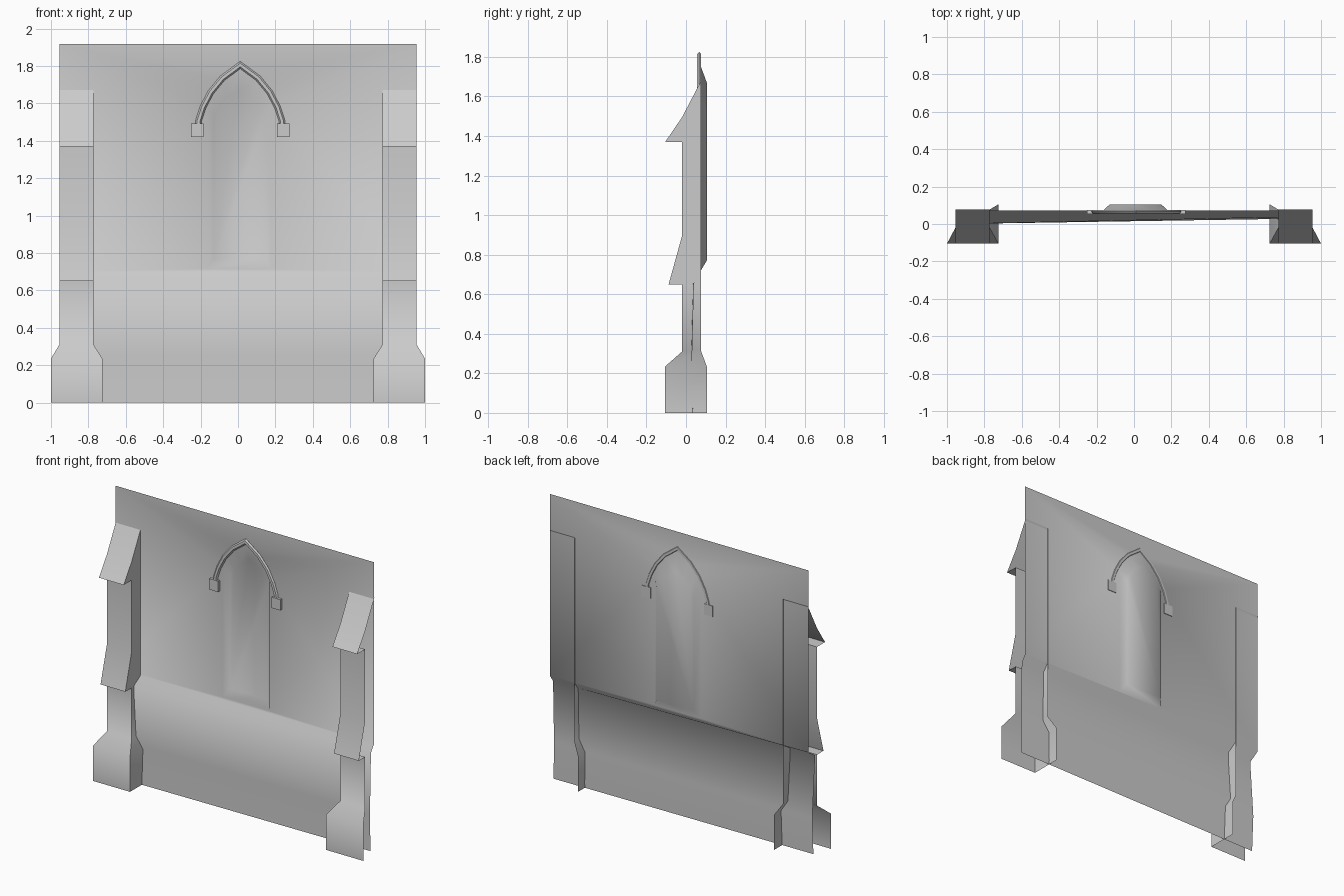
import bpy, bmesh, math
from mathutils import Vector

if "Cube" in bpy.data.objects:
    bpy.data.objects.remove(bpy.data.objects["Cube"])


def finish(name, bm, angle):
    bmesh.ops.remove_doubles(bm, verts=bm.verts, dist=1e-5)
    bmesh.ops.recalc_face_normals(bm, faces=bm.faces)
    me = bpy.data.meshes.new(name)
    bm.to_mesh(me)
    bm.free()
    ob = bpy.data.objects.new(name, me)
    bpy.context.collection.objects.link(ob)
    bpy.ops.object.select_all(action='DESELECT')
    ob.select_set(True)
    bpy.context.view_layer.objects.active = ob
    bpy.ops.object.shade_smooth_by_angle(angle=math.radians(angle))
    return ob


W, H, WY, CX = 0.955, 1.917, 0.072, 0.008


def loop(bm, pts):
    vs = [bm.verts.new(p) for p in pts]
    return vs, [bm.edges.new((vs[i], vs[(i + 1) % len(vs)])) for i in range(len(vs))]


def niche_outline(half, bottom, shoulder, apex, y):
    # straight jambs with a pointed, curved head
    right = [(half, bottom), (half, shoulder),
             (half * 0.8, shoulder + (apex - shoulder) * 0.42),
             (half * 0.45, shoulder + (apex - shoulder) * 0.78)]
    pts = right + [(0, apex)] + [(-x, z) for x, z in reversed(right)]
    return [(CX + x, y, z) for x, z in pts]


# Wall: single sheet with pointed niche, sloped sill and slightly twisted plinth
bm = bmesh.new()
_, outer = loop(bm, [(-W, WY, 0.70), (W, WY, 0.70), (W, WY, H), (-W, WY, H)])
front, rim = loop(bm, niche_outline(0.172, 0.715, 1.59, 1.76, WY))
bmesh.ops.triangle_fill(bm, edges=outer + rim, use_beauty=True)
# remove any fill inside the niche opening
inside = [f for f in bm.faces if all(v in front for v in f.verts)
          and abs(f.calc_center_median().x - CX) < 0.17]
bmesh.ops.delete(bm, geom=inside, context='FACES_ONLY')
back = [bm.verts.new(p) for p in niche_outline(0.138, 0.77, 1.52, 1.67, 0.105)]
n = len(back)
for i in range(n):
    j = (i + 1) % n
    bm.faces.new((front[i], front[j], back[j], back[i]))
bm.faces.new(back)
rows = [(WY, WY, 0.70), (0.0, 0.04, 0.655), (0.03, 0.03, 0.25), (0.018, 0.035, 0.0)]
ends = [(bm.verts.new((-W, l, z)), bm.verts.new((W, r, z))) for l, r, z in rows]
for a, b in zip(ends, ends[1:]):
    bm.faces.new((a[0], a[1], b[1], b[0]))
finish("wall", bm, 62)

# Buttress rows: z, front y, back y, inner x, outer x (open on the outer side)
ROWS = [(0.0, -0.105, 0.105, 0.725, 1.0),
        (0.235, -0.105, 0.105, 0.725, 1.0),
        (0.31, -0.02, 0.077, 0.772, W),
        (0.65, -0.02, 0.077, 0.772, W),
        (0.65, -0.088, 0.077, 0.772, W),
        (0.895, -0.02, 0.077, 0.772, W),
        (1.37, -0.02, 0.077, 0.772, W),
        (1.37, -0.105, 0.077, 0.772, W),
        (1.495, -0.02, 0.077, 0.772, W),
        (1.68, 0.077, 0.077, 0.772, W)]


def buttress(name, s):
    bm = bmesh.new()
    for a, b in zip(ROWS, ROWS[1:]):
        # front strip, then inner side plate
        bm.faces.new([bm.verts.new(p) for p in (
            (s * a[3], a[1], a[0]), (s * a[4], a[1], a[0]),
            (s * b[4], b[1], b[0]), (s * b[3], b[1], b[0]))])
        if b[0] > a[0]:
            side = [(s * a[3], a[1], a[0]), (s * a[3], a[2], a[0]), (s * b[3], b[2], b[0])]
            if b[1] < b[2]:
                side.append((s * b[3], b[1], b[0]))
            bm.faces.new([bm.verts.new(p) for p in side])
    finish(name, bm, 50)


buttress("left_buttress", -1)
buttress("right_buttress", 1)

# Pointed arch moulding: flattened six-sided tube with mitred joints
AX, TY = 0.012, 0.066
half = [(0.227, 1.47), (0.222, 1.51), (0.199, 1.58), (0.157, 1.66), (0.095, 1.735)]
path = [Vector((AX - x, z)) for x, z in half] + [Vector((AX, 1.805))]
path += [Vector((AX + x, z)) for x, z in reversed(half)]
bm = bmesh.new()
rings = []
for i, p in enumerate(path):
    d0 = (p - path[i - 1]).normalized() if i else (path[1] - p).normalized()
    d1 = (path[i + 1] - p).normalized() if i < len(path) - 1 else d0
    t = (d0 + d1).normalized()
    nrm = Vector((-t.y, t.x)) / max(t.dot(d0), 0.5)
    ring = []
    for k in range(6):
        a = math.radians(60 * k)
        q = p + nrm * 0.016 * math.cos(a)
        ring.append(bm.verts.new((q.x, TY + 0.011 * math.sin(a), q.y)))
    rings.append(ring)
for a, b in zip(rings, rings[1:]):
    for k in range(6):
        m = (k + 1) % 6
        bm.faces.new((a[k], a[m], b[m], b[k]))
finish("arch_moulding", bm, 40)

# Block stops at the feet of the arch
for name, s in (("left_arch_stop", -1), ("right_arch_stop", 1)):
    bm = bmesh.new()
    bmesh.ops.create_cube(bm, size=1)
    for v in bm.verts:
        v.co = Vector((AX + s * 0.23 + v.co.x * 0.066, 0.065 + v.co.y * 0.022, 1.455 + v.co.z * 0.072))
    finish(name, bm, 30)
